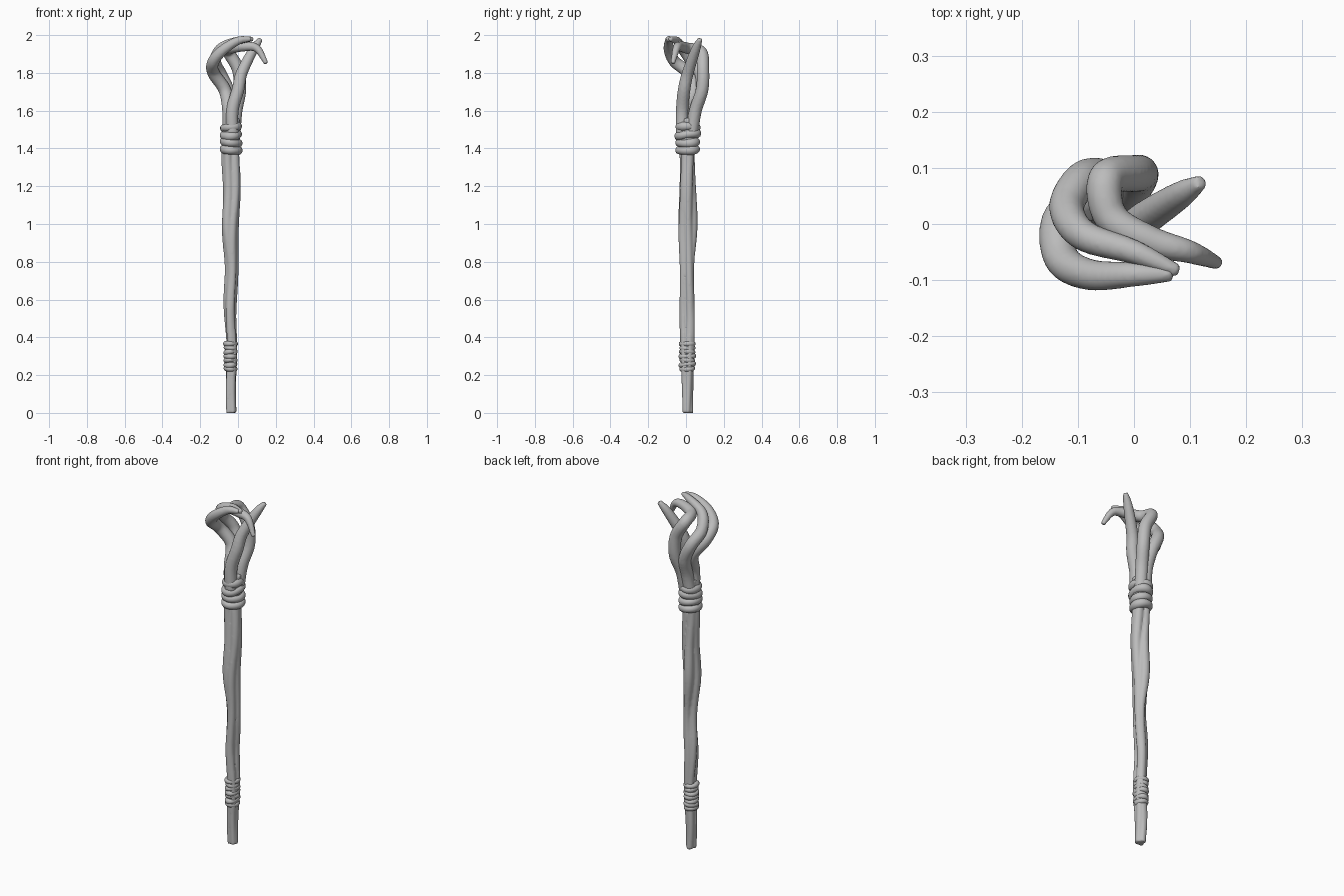
import bpy, bmesh, math, random
from mathutils import Vector

random.seed(4)
cube = bpy.data.objects.get("Cube")
if cube:
    bpy.data.objects.remove(cube, do_unlink=True)

grey = bpy.data.materials.new("plain grey")
grey.use_nodes = True
colour = (0.5, 0.5, 0.5, 1)
grey.diffuse_color = colour
grey.node_tree.nodes["Principled BSDF"].inputs["Base Color"].default_value = colour


def spline(points, steps=8):
    """Smooth path through points of any dimension."""
    p = [Vector(q) for q in points]
    p = [p[0] * 2 - p[1]] + p + [p[-1] * 2 - p[-2]]
    path = []
    for i in range(1, len(p) - 2):
        before, start, end, after = p[i - 1:i + 3]
        for s in range(steps):
            t = s / steps
            leave, arrive = (end - before) / 2, (after - start) / 2
            path.append(start + leave * t
                        + ((end - start) * 3 - leave * 2 - arrive) * t ** 2
                        + ((start - end) * 2 + leave + arrive) * t ** 3)
    return path + [p[-2]]


def tube(bm, path, sides=14, closed=False):
    """Skin a tube along a path of position and radius."""
    count, normal, rings = len(path), Vector((1, 0, 0)), []
    for i, point in enumerate(path):
        if closed:
            tangent = path[(i + 1) % count].xyz - path[i - 1].xyz
            normal = Vector((0, 0, 1))
        else:
            tangent = path[min(i + 1, count - 1)].xyz - path[max(i - 1, 0)].xyz
        tangent.normalize()
        normal = (normal - tangent * normal.dot(tangent)).normalized()
        across = tangent.cross(normal)
        angles = [math.tau * k / sides for k in range(sides)]
        rings.append([bm.verts.new(point.xyz + point.w * (normal * math.cos(a) + across * math.sin(a)))
                      for a in angles])
    for i in range(count if closed else count - 1):
        low, high = rings[i], rings[(i + 1) % count]
        for k in range(sides):
            j = (k + 1) % sides
            bm.faces.new((low[k], low[j], high[j], high[k]))
    if not closed:
        bm.faces.new(rings[0])
        bm.faces.new(rings[-1])


def finish(bm, name, fuse=False):
    """Turn the tubes into a smooth object, optionally melted into one skin."""
    bmesh.ops.recalc_face_normals(bm, faces=bm.faces)
    mesh = bpy.data.meshes.new(name)
    bm.to_mesh(mesh)
    bm.free()
    mesh.materials.append(grey)
    for face in mesh.polygons:
        face.use_smooth = True
    obj = bpy.data.objects.new(name, mesh)
    bpy.context.collection.objects.link(obj)
    if fuse:
        remesh = obj.modifiers.new("fuse", 'REMESH')
        remesh.mode = 'VOXEL'
        remesh.voxel_size = 0.006
        remesh.use_smooth_shade = True
        soften = obj.modifiers.new("soften", 'SMOOTH')
        soften.factor = 0.5
        soften.iterations = 3


# Shaft: five wavering strands, with half widths in hundredths at even heights
widths = [2.6, 2.9, 3.3, 3.6, 3.4, 4.6, 4.5, 4.4, 4.4]
profile = spline([(i * 0.195, w / 100) for i, w in enumerate(widths)])
strands = 5
bm = bmesh.new()
for k in range(strands):
    path = []
    for z, width in profile:
        depth = width + 0.007
        angle = math.tau * k / strands + 0.5 * math.sin(4 * z + 2 * k) + z / 2
        x = -0.037 + 0.004 * math.cos(15 * (z - 1.18)) + width * math.cos(angle) / 2
        y = 0.007 + depth * math.sin(angle) / 2
        radius = (width + depth) / 2 * (0.51 + 0.05 * math.sin(11 * z + 3 * k))
        path.append(Vector((x, y, z, radius)))
    tube(bm, path)
finish(bm, "shaft", fuse=True)

# Head: twisted branches tapering to their tips, points in hundredths
branches = {
    "spike_branch": [(-3, -2, 148), (-3, -2, 160), (0, -1, 171), (2, 1, 180),
                     (8, 5, 192), (12, 7.5, 198)],
    "claw_branch": [(-2, 3, 148), (-1, 5, 160), (1, 8.5, 171), (0, 9, 182),
                    (-5, 8, 191), (-4, 1, 193), (3, -3, 194), (10, -5, 193),
                    (15, -7, 185)],
    "upper_loop_branch": [(-5, 3, 148), (-4, 5, 160), (-5, 8, 170), (-9, 8, 179),
                          (-12, 3, 186), (-9, -2, 193), (0, -5, 197), (8, -8.5, 198)],
    "outer_loop_branch": [(-5, 0, 148), (-5, 0, 160), (-7, 4, 171), (-13, 1, 180),
                          (-13, -6, 186), (-8, -9, 192), (0, -9, 197), (7, -9, 198)],
}
for name, points in branches.items():
    bm = bmesh.new()
    path = spline(points)
    tube(bm, [Vector((*p / 100, 0.034 * (1 - 0.7 * (i / len(path)) ** 4)))
              for i, p in enumerate(path)])
    finish(bm, name, fuse=True)


def binding(name, centre, half, bottom, top, coils, radius):
    """Stack of slightly crooked cord coils."""
    bm = bmesh.new()
    steps = 40
    for c in range(coils):
        middle = bottom + radius + (top - bottom - 2 * radius) * c / (coils - 1)
        lean = random.uniform(-radius, radius) * 0.4
        turn = random.uniform(0, math.tau)
        grow = random.uniform(0.93, 1.02)
        path = []
        for s in range(steps):
            a = math.tau * s / steps
            wobble = 1 + 0.03 * math.sin(3 * a + turn)
            x = centre.x + (half.x * grow - radius) * wobble * math.cos(a)
            y = centre.y + (half.y * grow - radius) * wobble * math.sin(a)
            z = middle + lean * math.cos(a + turn)
            path.append(Vector((x, y, z, radius * (1 + 0.1 * math.sin(2 * a + turn)))))
        tube(bm, path, closed=True)
    # Sleeve filling the gaps between coils
    inner = min(half) - radius * 0.6
    tube(bm, [Vector((*centre, z, inner)) for z in (bottom + radius / 2, top - radius / 2)], sides=20)
    finish(bm, name)


binding("upper_binding", Vector((-0.037, 0.01)), Vector((0.061, 0.069)), 1.37, 1.535, 4, 0.023)
binding("lower_binding", Vector((-0.04, 0.007)), Vector((0.038, 0.045)), 0.22, 0.38, 7, 0.014)
